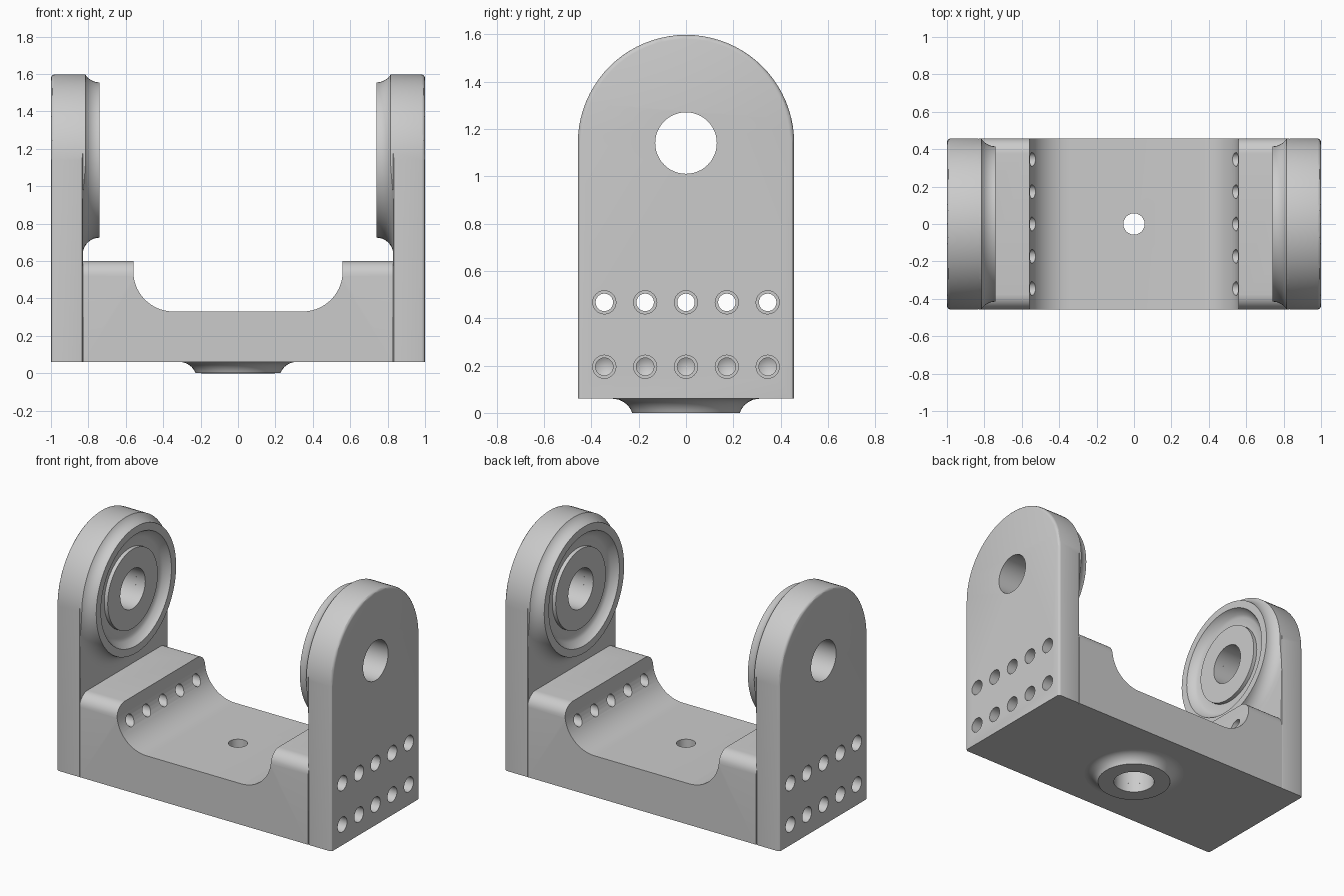
import bpy, bmesh, math
from mathutils import Matrix, Vector

cube = bpy.data.objects.get("Cube")
if cube:
    bpy.data.objects.remove(cube, do_unlink=True)

grey = bpy.data.materials.new("light grey")
grey.use_nodes = True
COLOR = (0.6, 0.6, 0.6, 1)
grey.diffuse_color = COLOR
grey.node_tree.nodes["Principled BSDF"].inputs["Base Color"].default_value = COLOR

HALF = 0.457          # half depth
BOTTOM, AXIS = 0.06, 1.14
INNER = 0.83          # inner face of the side plates
HOLES_Y = [i * 0.1725 for i in range(-2, 3)]
LOW, HIGH = 0.195, 0.467


def make(name, bm):
    bmesh.ops.remove_doubles(bm, verts=bm.verts, dist=1e-5)
    bmesh.ops.recalc_face_normals(bm, faces=bm.faces)
    me = bpy.data.meshes.new(name)
    bm.to_mesh(me)
    bm.free()
    me.materials.append(grey)
    ob = bpy.data.objects.new(name, me)
    bpy.context.collection.objects.link(ob)
    return ob


def arc(cx, cy, r, a0, a1, n):
    angles = [math.radians(a0 + (a1 - a0) * i / n) for i in range(n + 1)]
    return [(cx + r * math.cos(a), cy + r * math.sin(a)) for a in angles]


def prism(pts, axis, lo, hi):
    """Extrude a (y, z) outline along x, or an (x, z) outline along y."""
    bm = bmesh.new()
    place = (lambda p: (lo, p[0], p[1])) if axis == "x" else (lambda p: (p[0], lo, p[1]))
    face = bm.faces.new([bm.verts.new(place(p)) for p in pts])
    out = bmesh.ops.extrude_face_region(bm, geom=[face])
    shift = Vector((hi - lo, 0, 0) if axis == "x" else (0, hi - lo, 0))
    bmesh.ops.translate(bm, vec=shift, verts=[v for v in out["geom"] if isinstance(v, bmesh.types.BMVert)])
    return bm


def lathe(bm, profile, axis, centre, steps, closed=False):
    """Spin an (along, radius) profile about the x or z axis through centre."""
    c = Vector(centre)
    place = (lambda a, r: Vector((a, 0, r))) if axis == "x" else (lambda a, r: Vector((r, 0, a)))
    vs = [bm.verts.new(c + place(a, r)) for a, r in profile]
    es = [bm.edges.new(p) for p in zip(vs, vs[1:])]
    if closed:
        es.append(bm.edges.new((vs[-1], vs[0])))
    bmesh.ops.spin(bm, geom=vs + es, cent=c, axis=(1, 0, 0) if axis == "x" else (0, 0, 1),
                   angle=math.tau, steps=steps)


def combine(ob, cutter, operation="DIFFERENCE"):
    mod = ob.modifiers.new("cut", "BOOLEAN")
    mod.operation, mod.solver, mod.object = operation, "EXACT", cutter
    bpy.context.view_layer.update()
    new = bpy.data.meshes.new_from_object(ob.evaluated_get(bpy.context.evaluated_depsgraph_get()))
    ob.modifiers.clear()
    ob.data = new
    bpy.data.objects.remove(cutter, do_unlink=True)


def smooth(ob):
    bpy.ops.object.select_all(action="DESELECT")
    ob.select_set(True)
    bpy.context.view_layer.objects.active = ob
    bpy.ops.object.shade_smooth_by_angle(angle=math.radians(30))


def mirrored(ob, name):
    me = ob.data.copy()
    me.transform(Matrix.Scale(-1, 4, (1, 0, 0)))
    me.flip_normals()
    twin = bpy.data.objects.new(name, me)
    bpy.context.collection.objects.link(twin)
    return twin


# Side plate: arched outline with softened edges
arch = [(-HALF, BOTTOM), (HALF, BOTTOM)] + arc(0, AXIS, HALF, 0, 180, 40)
bm = prism(arch, "x", INNER, 1)
outer = [e for e in bm.edges if all(v.co.x > 0.99 for v in e.verts)
         and max(v.co.z for v in e.verts) > 0.1]
bmesh.ops.bevel(bm, geom=outer, offset=0.018, segments=3, profile=0.5, affect="EDGES")
inner = [e for e in bm.edges if all(v.co.x < INNER + 0.001 for v in e.verts)
         and abs(e.verts[0].co.z - e.verts[1].co.z) > 0.5]
bmesh.ops.bevel(bm, geom=inner, offset=0.01, segments=2, profile=0.5, affect="EDGES")
plate = make("left_side_plate", bm)

# Pivot hole and screw clearance holes
bm = bmesh.new()
lathe(bm, [(0.7, 0), (0.7, 0.13), (1.1, 0.13), (1.1, 0)], "x", (0, 0, AXIS), 48)
for y in HOLES_Y:
    for z in (LOW, HIGH):
        lathe(bm, [(0.7, 0), (0.7, 0.049), (1.1, 0.049), (1.1, 0)], "x", (0, y, z), 24)
combine(plate, make("plate_cutter", bm))

# Bearing boss: coved outside, ring groove and recessed hub on the face
cove = [(x, r) for x, r in arc(0.74, 0.505, 0.09, 0, -90, 10)]
face = [(0.74, 0.366), (0.755, 0.358), (0.78, 0.335), (0.79, 0.315), (0.79, 0.26),
        (0.765, 0.26), (0.765, 0.13), (INNER, 0.13)]
bm = bmesh.new()
lathe(bm, cove + face, "x", (0, 0, AXIS), 72, closed=True)
boss = make("left_bearing_boss", bm)
combine(boss, make("boss_clip", prism(arch, "x", 0.6, 0.9)), "INTERSECT")

# Base block: saddle profile, with rounded front and back shoulders
saddle = ([(-INNER, BOTTOM), (INNER, BOTTOM), (INNER, 0.6), (0.56, 0.6)]
          + arc(0.345, 0.545, 0.215, 0, -90, 14)
          + arc(-0.345, 0.545, 0.215, -90, -180, 14) + [(-0.56, 0.6), (-INNER, 0.6)])
base = make("base_block", prism(saddle, "y", -0.6, 0.6))
R = 0.08
section = ([(-HALF, 0), (HALF, 0)] + arc(HALF - R, 0.6 - R, R, 0, 90, 8)
           + arc(R - HALF, 0.6 - R, R, 90, 180, 8))
combine(base, make("base_clip", prism(section, "x", -1.2, 1.2)), "INTERSECT")

# Screw holes: the upper row runs through, the lower row ends in a drill point
bm = bmesh.new()
for s in (1, -1):
    for y in HOLES_Y:
        lathe(bm, [(s * 0.95, 0), (s * 0.95, 0.037), (s * 0.4, 0.037), (s * 0.4, 0)],
              "x", (0, y, HIGH), 24)
        lathe(bm, [(s * 0.95, 0), (s * 0.95, 0.037), (s * 0.56, 0.037), (s * 0.538, 0)],
              "x", (0, y, LOW), 24)
# Stepped mounting bore through the middle
lathe(bm, [(-0.1, 0), (-0.1, 0.127), (0.24, 0.127), (0.24, 0.057), (0.5, 0.057), (0.5, 0)],
      "z", (0, 0, 0), 40)
combine(base, make("base_cutter", bm))

# Foot boss under the base
flare = [(z, r) for r, z in arc(0.312, -0.03, 0.09, 90, 160.5, 8)]
bm = bmesh.new()
lathe(bm, flare + [(0, 0.127), (BOTTOM, 0.127)], "z", (0, 0, 0), 56, closed=True)
foot = make("foot_boss", bm)

for ob in (base, foot, plate, boss):
    smooth(ob)
mirrored(plate, "right_side_plate")
mirrored(boss, "right_bearing_boss")
